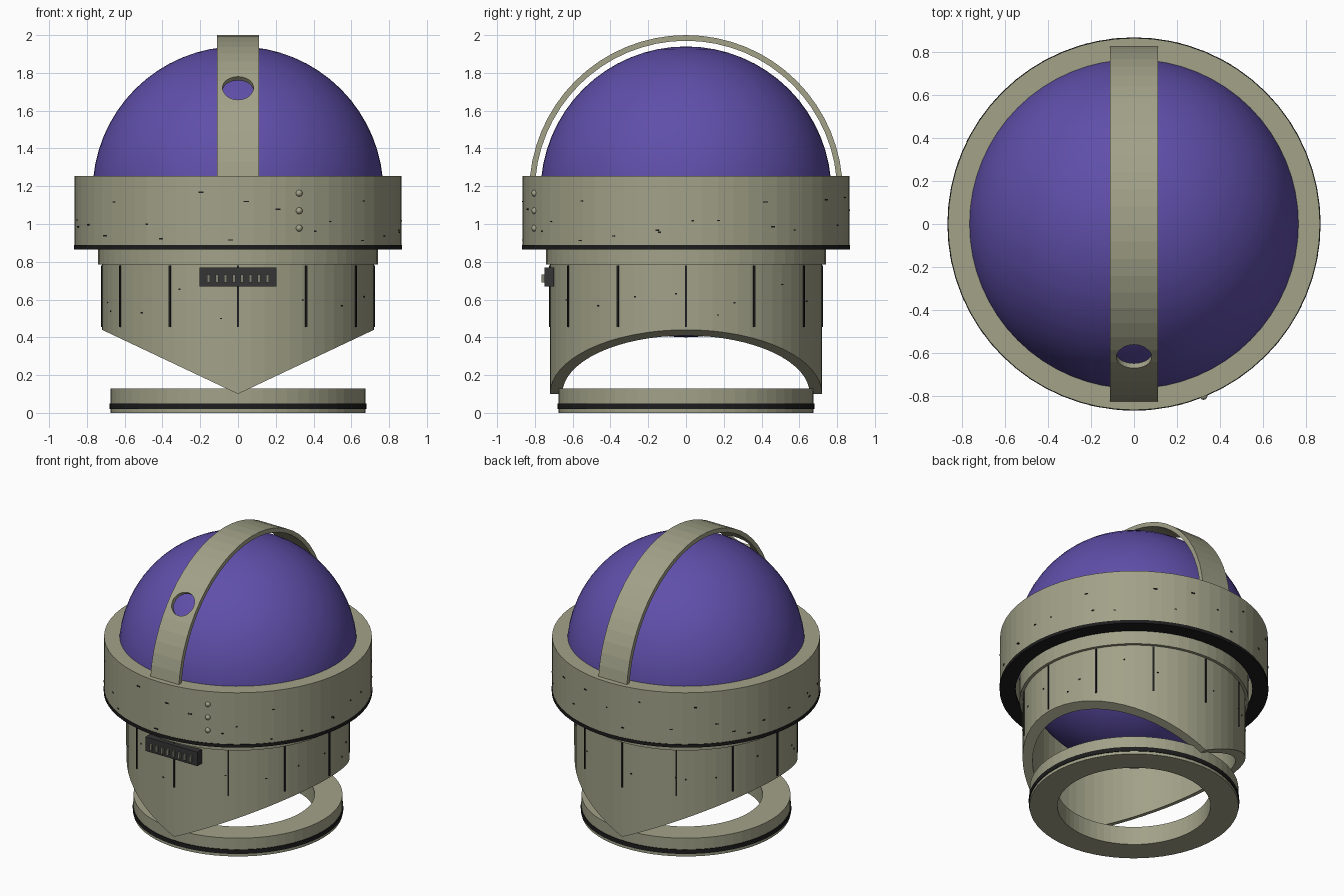
import bpy, bmesh, math, random
from mathutils import Matrix

if "Cube" in bpy.data.objects:
    bpy.data.objects.remove(bpy.data.objects["Cube"])

SEGS = 64
BODY_R, COLLAR_R, CENTRE_Z = 0.72, 0.865, 1.17


def material(name, rgb):
    m = bpy.data.materials.new(name)
    m.use_nodes = True
    m.diffuse_color = (*rgb, 1)
    m.node_tree.nodes["Principled BSDF"].inputs["Base Color"].default_value = (*rgb, 1)
    return m


olive = material("olive grey", (0.36, 0.36, 0.25))
purple = material("purple", (0.115, 0.078, 0.40))
black = material("black", (0.012, 0.012, 0.012))
charcoal = material("charcoal", (0.035, 0.035, 0.035))
grey = material("warm grey", (0.22, 0.22, 0.17))


def finish(name, bm, mat):
    bmesh.ops.recalc_face_normals(bm, faces=bm.faces[:])
    mesh = bpy.data.meshes.new(name)
    bm.to_mesh(mesh)
    bm.free()
    mesh.materials.append(mat)
    ob = bpy.data.objects.new(name, mesh)
    bpy.context.collection.objects.link(ob)
    return ob


def bridge(bm, rows, wrap):
    """Skin a row of closed cross-sections."""
    n = len(rows[0])
    for i in range(len(rows) if wrap else len(rows) - 1):
        a, b = rows[i], rows[(i + 1) % len(rows)]
        for j in range(n):
            k = (j + 1) % n
            bm.faces.new((a[j], a[k], b[k], b[j]))
    if not wrap:
        bm.faces.new(rows[0])
        bm.faces.new(rows[-1])


def tube(name, inner, outer, bottom, top, mat):
    """Hollow ring; bottom may be a height or a function of x."""
    low = bottom if callable(bottom) else lambda x: bottom
    bm = bmesh.new()
    rows = []
    for i in range(SEGS):
        a = math.tau * i / SEGS
        c, s = math.cos(a), math.sin(a)
        rows.append([bm.verts.new((r * c, r * s, top if up else low(r * c)))
                     for r, up in ((inner, 0), (outer, 0), (outer, 1), (inner, 1))])
    bridge(bm, rows, True)
    return finish(name, bm, mat)


def plate(name, angle, radius, z, size, mat):
    """Box facing outwards: size is (width, depth, height)."""
    bm = bmesh.new()
    bmesh.ops.create_cube(bm, size=1)
    bmesh.ops.scale(bm, vec=size, verts=bm.verts)
    ob = finish(name, bm, mat)
    ob.location = (radius * math.cos(angle), radius * math.sin(angle), z)
    ob.rotation_euler.z = angle - math.pi / 2
    return ob


def ball(name, radius, location, mat, u, v):
    bm = bmesh.new()
    bmesh.ops.create_uvsphere(bm, u_segments=u, v_segments=v, radius=radius)
    for f in bm.faces:
        f.smooth = True
    ob = finish(name, bm, mat)
    ob.location = location
    return ob


# Dome
ball("dome", 0.77, (0, 0, CENTRE_Z), purple, SEGS, 32)

# Collar, neck and pointed body shell
tube("collar", 0.765, COLLAR_R, 0.885, 1.255, olive)
tube("collar_trim", 0.765, 0.868, 0.865, 0.888, black)
tube("neck", 0.66, 0.74, 0.785, 0.95, olive)
tube("body_shell", 0.655, BODY_R, lambda x: 0.1 + 0.34 * abs(x) / BODY_R, 0.79, olive)

# Base ring
tube("base_ring", 0.495, 0.675, 0, 0.13, olive)
tube("base_trim", 0.66, 0.68, 0.02, 0.05, black)

# Strap over the dome
bm = bmesh.new()
rows = []
for i in range(33):
    a = math.pi * i / 32
    rows.append([bm.verts.new((x, -r * math.cos(a), CENTRE_Z + r * math.sin(a)))
                 for x, r in ((-0.112, 0.8), (0.112, 0.8), (0.112, 0.83), (-0.112, 0.83))])
bridge(bm, rows, False)
strap = finish("strap", bm, olive)

# Round hole in the front of the strap
tilt = math.radians(41.7)
bm = bmesh.new()
bmesh.ops.create_cone(bm, cap_ends=True, segments=32, radius1=0.082, radius2=0.082, depth=0.3)
cutter = finish("hole_cutter", bm, olive)
cutter.hide_render = True
cutter.matrix_world = (Matrix.Translation((0, -0.815 * math.cos(tilt), CENTRE_Z + 0.815 * math.sin(tilt)))
                       @ Matrix.Rotation(math.pi / 2 - tilt, 4, "X"))
cut = strap.modifiers.new("hole", "BOOLEAN")
cut.object = cutter
cut.operation = "DIFFERENCE"
bpy.context.view_layer.objects.active = strap
bpy.ops.object.modifier_apply(modifier=cut.name)
bpy.data.objects.remove(cutter)

# Vertical grooves around the body
for i in range(12):
    plate(f"groove_{i + 1}", math.tau * i / 12, BODY_R, 0.617, (0.012, 0.009, 0.325), black)

# Front panel with a row of bars
front = -math.pi / 2
plate("front_panel", front, 0.725, 0.72, (0.41, 0.05, 0.1), charcoal)
for i in range(8):
    bar = plate(f"panel_bar_{i + 1}", front, 0.755, 0.712, (0.016, 0.02, 0.042), grey)
    bar.location.x = (i - 3.5) * 0.0445

# Three rivets on the collar
rivet_angle = front + math.radians(22)
for i, z in enumerate((0.978, 1.07, 1.163)):
    ball(f"rivet_{i + 1}", 0.018,
         (0.863 * math.cos(rivet_angle), 0.863 * math.sin(rivet_angle), z), olive, 12, 8)

# Small scuffs scattered over the collar and body
random.seed(4)
for part, radius, low, high, count in (("collar", COLLAR_R, 0.91, 1.18, 36),
                                       ("body", BODY_R, 0.49, 0.68, 18)):
    for i in range(count):
        a = math.tau * (i + random.random()) / count
        width = random.uniform(0.01, 0.028) if part == "collar" else 0.011
        plate(f"{part}_scuff_{i + 1}", a, radius, random.uniform(low, high),
              (width, 0.006, 0.007), black)
